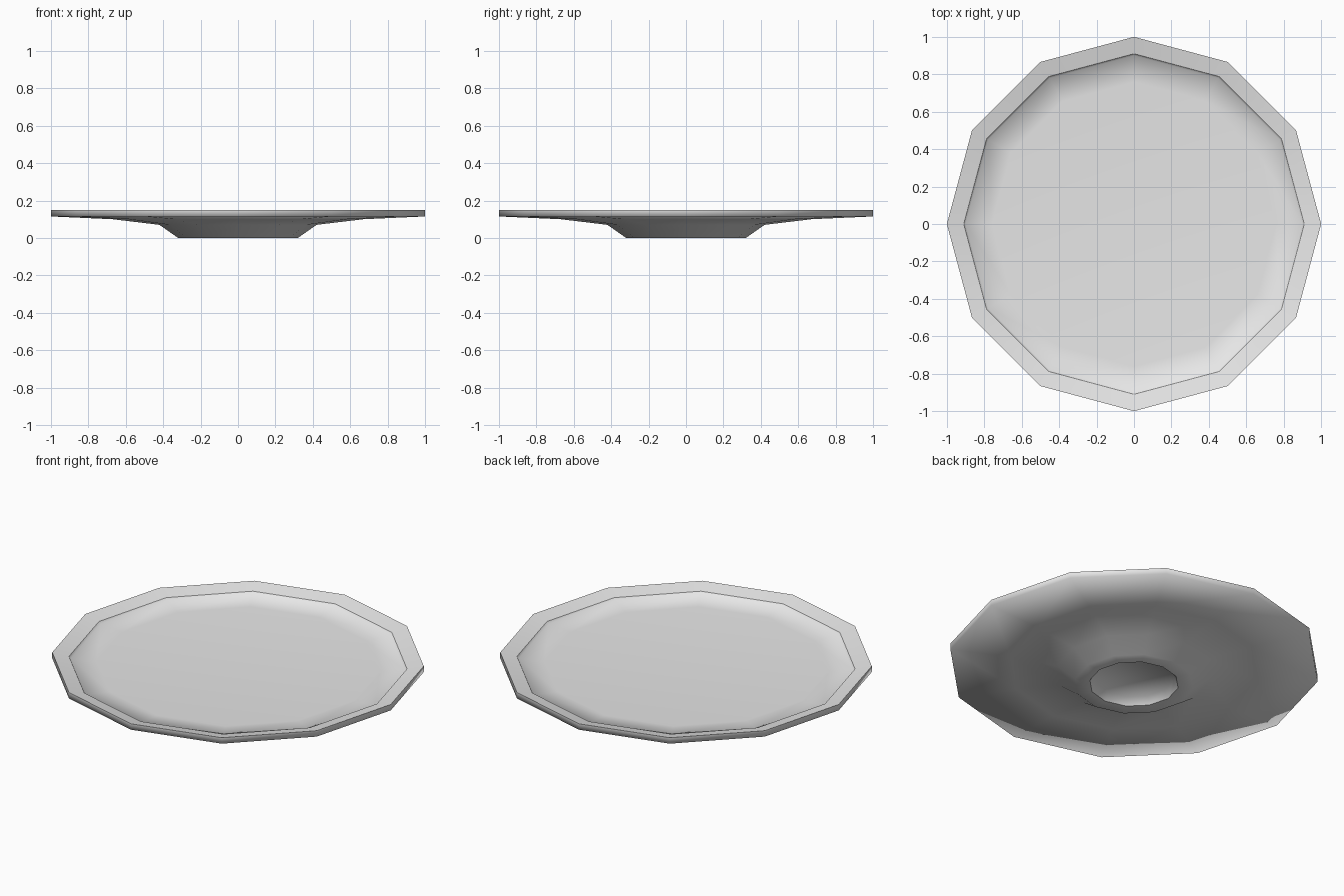
import bpy
import bmesh
from math import cos, sin, tau

cube = bpy.data.objects.get("Cube")
if cube:
    bpy.data.objects.remove(cube, do_unlink=True)

SIDES = 12

# Plain grey material
grey = bpy.data.materials.new("light_grey")
grey.use_nodes = True
colour = (0.8, 0.8, 0.8, 1.0)
grey.diffuse_color = colour
grey.node_tree.nodes["Principled BSDF"].inputs["Base Color"].default_value = colour

# Profile rings from the recess roof, out along the underside, over the rim
# and in to the floor: radius, height, whether the ring is a hard edge
profile = [
    (0.21, 0.04, False),    # recess roof
    (0.24, 0.00, True),     # foot, inner edge
    (0.32, 0.00, False),    # foot, outer edge
    (0.42, 0.07, False),    # underside
    (0.67, 0.10, False),
    (1.00, 0.115, False),   # rim, bottom
    (1.00, 0.15, True),     # rim, top
    (0.91, 0.13, True),     # lip, inner edge
    (0.90, 0.117, False),   # inner wall
    (0.76, 0.107, False),   # floor
]


def lathe(name, rings, material):
    """Turn a profile about z into a closed, smooth shaded body."""
    bm = bmesh.new()
    loops = []
    for radius, height, _ in rings:
        loops.append([bm.verts.new((radius * cos(tau * i / SIDES),
                                    radius * sin(tau * i / SIDES), height))
                      for i in range(SIDES)])
    for low, high in zip(loops, loops[1:]):
        for i in range(SIDES):
            j = (i + 1) % SIDES
            bm.faces.new((low[i], low[j], high[j], high[i]))
    bm.faces.new(loops[0][::-1])
    bm.faces.new(loops[-1])
    for face in bm.faces:
        face.smooth = True
    for loop, (_, _, hard) in zip(loops, rings):
        for i in range(SIDES):
            edge = bm.edges.get((loop[i], loop[(i + 1) % SIDES]))
            edge.smooth = not hard
    bmesh.ops.recalc_face_normals(bm, faces=bm.faces[:])
    mesh = bpy.data.meshes.new(name)
    bm.to_mesh(mesh)
    bm.free()
    mesh.materials.append(material)
    obj = bpy.data.objects.new(name, mesh)
    bpy.context.collection.objects.link(obj)
    return obj


lathe("plate", profile, grey)
